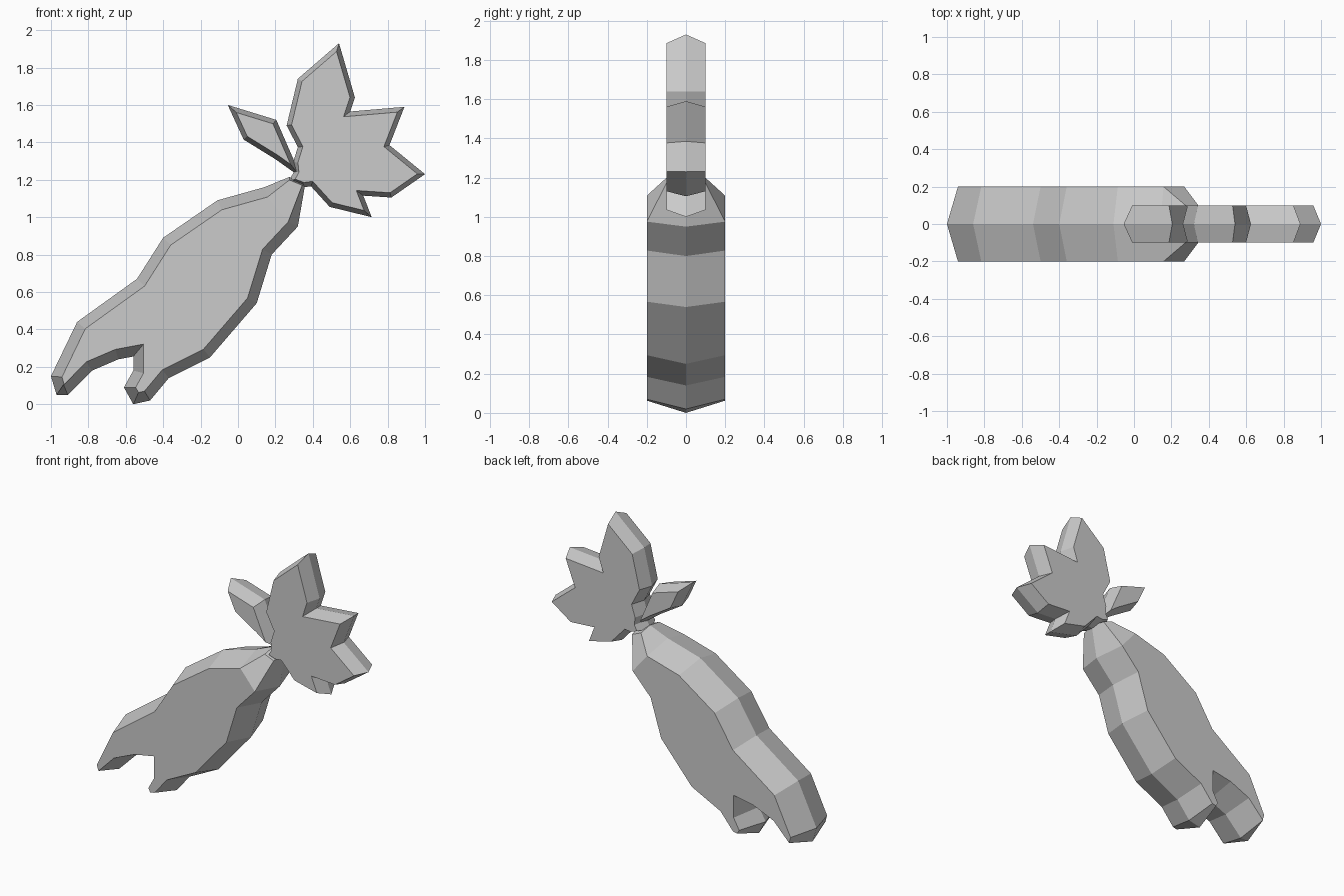
import bpy
import bmesh
from mathutils import Vector

default_cube = bpy.data.objects.get("Cube")
if default_cube:
    bpy.data.objects.remove(default_cube, do_unlink=True)

# Single grey material
grey = bpy.data.materials.new("plain grey")
grey.use_nodes = True
colour = (0.6, 0.6, 0.6, 1)
grey.diffuse_color = colour
grey.node_tree.nodes["Principled BSDF"].inputs["Base Color"].default_value = colour


def mitre(points, index, distance):
    """Move one corner of a clockwise outline inward by an even distance."""
    before, here, after = (Vector(points[(index + step) % len(points)])
                           for step in (-1, 0, 1))
    first = (here - before).normalized()
    second = (after - here).normalized()
    normal_a = Vector((first.y, -first.x))
    normal_b = Vector((second.y, -second.x))
    return here + (normal_a + normal_b) * distance / (1 + normal_a.dot(normal_b))


def ridged_slab(name, outline, inset, depth, neck=None):
    """Flat-sided slab whose rim rises to a ridge along the middle plane.
    With neck=(inset, depth), the first and last corners form a thinner end."""
    bm = bmesh.new()
    count = len(outline)
    ridge = [bm.verts.new((x, 0, z)) for x, z in outline]
    for side in (-1, 1):
        rim = []
        for i in range(count):
            is_neck = neck and i in (0, count - 1)
            distance, half = neck if is_neck else (inset, depth)
            corner = mitre(outline, i, distance)
            rim.append(bm.verts.new((corner.x, side * half, corner.y)))
        # Sloping band from the ridge to the flat side
        for i in range(count):
            j = (i + 1) % count
            bm.faces.new((ridge[i], ridge[j], rim[j], rim[i]))
        # Flat side, with a separate sloping panel at the neck
        if neck:
            bm.faces.new(rim[1:-1])
            bm.faces.new((rim[-2], rim[-1], rim[0], rim[1]))
        else:
            bm.faces.new(rim)
    bmesh.ops.recalc_face_normals(bm, faces=bm.faces[:])
    mesh = bpy.data.meshes.new(name)
    bm.to_mesh(mesh)
    bm.free()
    mesh.materials.append(grey)
    obj = bpy.data.objects.new(name, mesh)
    bpy.context.collection.objects.link(obj)
    return obj


# Forked root: right edge, right leg, fork, left leg, upper edge
root_outline = [
    (0.36, 1.18), (0.32, 0.95), (0.18, 0.8), (0.1, 0.54), (-0.15, 0.25),
    (-0.37, 0.14), (-0.47, 0.02), (-0.56, 0), (-0.61, 0.09),
    (-0.56, 0.18), (-0.56, 0.255), (-0.64, 0.24),
    (-0.78, 0.18), (-0.91, 0.05), (-0.97, 0.05), (-1, 0.15),
    (-0.86, 0.44), (-0.54, 0.67), (-0.4, 0.89), (-0.11, 1.09),
    (0.14, 1.16), (0.275, 1.215),
]
ridged_slab("forked_root", root_outline, inset=0.055, depth=0.2, neck=(0.015, 0.1))

# Large lobed leaf, its base sunk into the neck
large_leaf_outline = [
    (0.27, 1.19), (0.3, 1.245), (0.295, 1.295), (0.32, 1.375),
    (0.26, 1.49), (0.32, 1.74), (0.54, 1.93), (0.625, 1.64), (0.6, 1.565),
    (0.89, 1.59), (0.81, 1.385), (1, 1.23), (0.82, 1.105), (0.67, 1.115),
    (0.715, 1), (0.49, 1.055), (0.39, 1.165), (0.35, 1.16),
]
ridged_slab("large_leaf", large_leaf_outline, inset=0.025, depth=0.1)

# Small side leaf, its stalk end sunk into the large leaf
small_leaf_outline = [
    (-0.055, 1.6), (0.205, 1.52), (0.34, 1.21), (0.2, 1.31), (0.03, 1.415),
]
ridged_slab("small_leaf", small_leaf_outline, inset=0.025, depth=0.1)
